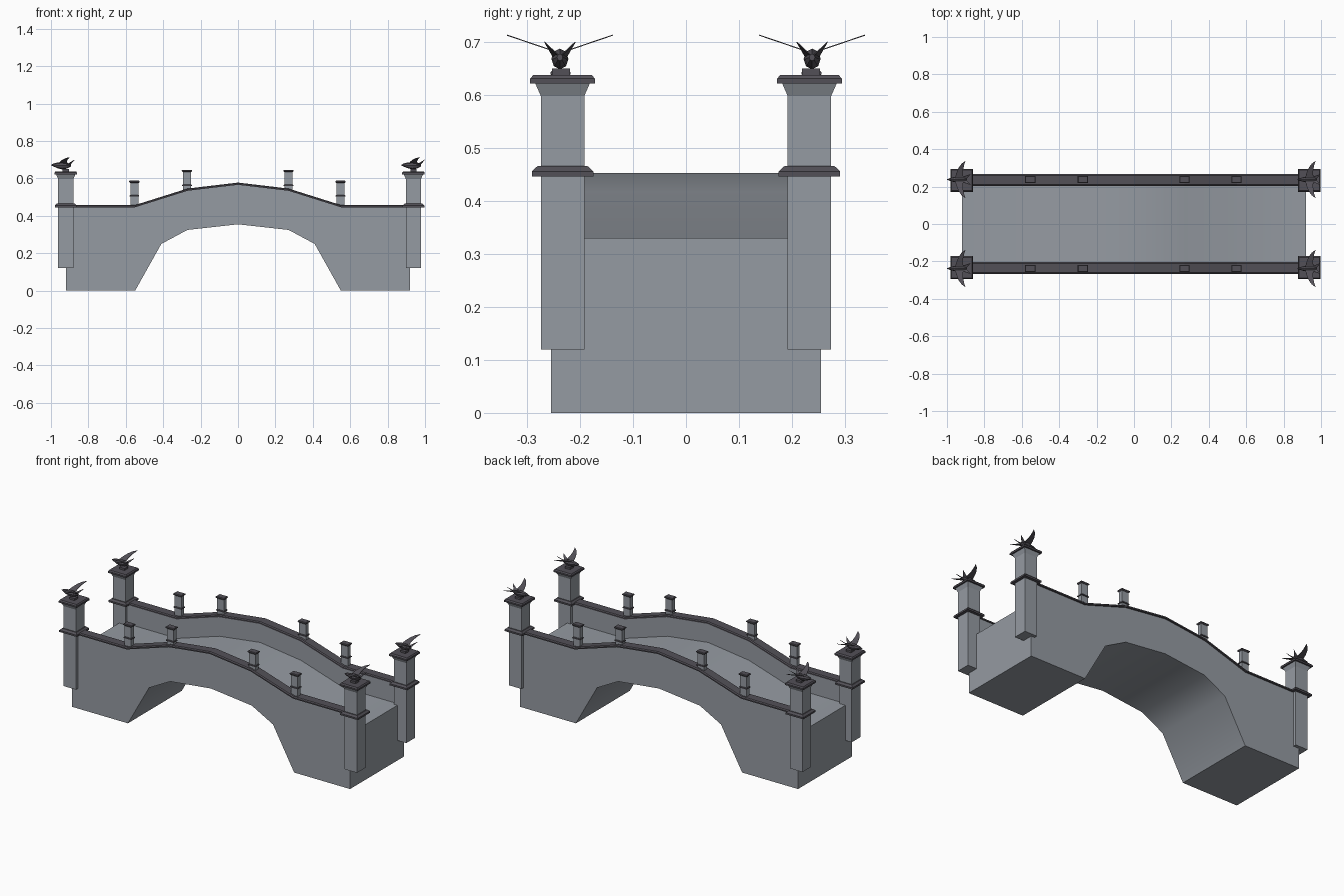
import bpy, bmesh, math

if "Cube" in bpy.data.objects:
    bpy.data.objects.remove(bpy.data.objects["Cube"])


def material(name, rgb):
    m = bpy.data.materials.new(name)
    m.diffuse_color = (*rgb, 1)
    m.use_nodes = True
    m.node_tree.nodes["Principled BSDF"].inputs["Base Color"].default_value = m.diffuse_color
    return m


stone = material("stone", (0.30, 0.325, 0.36))
trim = material("dark_trim", (0.085, 0.08, 0.095))


def finish(name, bm, mat, smooth=None):
    bmesh.ops.recalc_face_normals(bm, faces=bm.faces)
    me = bpy.data.meshes.new(name)
    bm.to_mesh(me)
    bm.free()
    me.materials.append(mat)
    ob = bpy.data.objects.new(name, me)
    bpy.context.collection.objects.link(ob)
    if smooth:
        bpy.ops.object.select_all(action='DESELECT')
        ob.select_set(True)
        bpy.context.view_layer.objects.active = ob
        bpy.ops.object.shade_smooth_by_angle(angle=math.radians(smooth))
    return ob


def loft(name, rings, mat, smooth=None):
    """Skin a closed solid through rings with equal point counts."""
    bm = bmesh.new()
    vs = [[bm.verts.new(p) for p in r] for r in rings]
    n = len(vs[0])
    for a, b in zip(vs, vs[1:]):
        for i in range(n):
            bm.faces.new((a[i], a[(i + 1) % n], b[(i + 1) % n], b[i]))
    bm.faces.new(vs[0])
    bm.faces.new(vs[-1])
    return finish(name, bm, mat, smooth)


def prism(name, outline, y0, y1, mat, smooth=None):
    return loft(name, [[(x, y, z) for x, z in outline] for y in (y0, y1)], mat, smooth)


def stack(name, cx, cy, levels, mat):
    """Rectangular tower through (half_x, half_y, z) levels."""
    return loft(name, [[(cx + sx * hx, cy + sy * hy, z) for sx, sy in
                        ((-1, -1), (1, -1), (1, 1), (-1, 1))] for hx, hy, z in levels], mat)


def mirror_path(half):
    """Complete a path given from the centre outward."""
    return [(-x, z) for x, z in reversed(half[1:])] + half


# bridge profiles
top = mirror_path([(0, 0.57), (0.27, 0.538), (0.55, 0.45), (0.92, 0.45)])
deck = mirror_path([(0, 0.453), (0.27, 0.418), (0.55, 0.33), (0.92, 0.33)])
arch = mirror_path([(0, 0.355), (0.27, 0.325), (0.41, 0.25), (0.55, 0), (0.92, 0)])
prism("bridge_deck", deck + arch[::-1], -0.21, 0.21, stone, 35)

# side walls, coping rails and small posts
for side, s in (("front", -1), ("back", 1)):
    prism(side + "_wall", top + arch[::-1], s * 0.21, s * 0.255, stone, 35)
    section = [(-0.031, -0.004), (0.031, -0.004), (0.031, 0.003),
               (0.025, 0.008), (-0.025, 0.008), (-0.031, 0.003)]
    loft(side + "_coping", [[(x, s * 0.235 + dy, z + dz) for dy, dz in section]
                            for x, z in top], trim)
    for i, (x, zb, zt) in enumerate(((-0.554, 0.44, 0.588), (-0.273, 0.52, 0.646),
                                     (0.27, 0.52, 0.646), (0.548, 0.44, 0.588))):
        y, tag = s * 0.237, f"{side}_post_{i + 1}"
        stack(tag, x, y, [(0.022, 0.013, zb), (0.022, 0.013, zt - 0.008)], stone)
        zm = zt - 0.081
        stack(tag + "_band", x, y, [(0.026, 0.018, zm - 0.004), (0.026, 0.018, zm),
                                    (0.023, 0.015, zm + 0.004)], trim)
        stack(tag + "_cap", x, y, [(0.023, 0.014, zt - 0.012), (0.028, 0.019, zt - 0.007),
                                   (0.028, 0.019, zt - 0.003), (0.025, 0.016, zt)], trim)


def blade(name, pts, thickness):
    """Thin feather shape from an outline."""
    bm = bmesh.new()
    bm.faces.new([bm.verts.new(p) for p in pts])
    ob = finish(name, bm, trim)
    mod = ob.modifiers.new("thickness", 'SOLIDIFY')
    mod.thickness = thickness
    mod.offset = 0


def bird(tag, cx, cy):
    body = [(-0.065, 0.001, 0.671), (-0.05, 0.008, 0.672), (-0.03, 0.014, 0.67),
            (-0.005, 0.018, 0.668), (0.02, 0.014, 0.668), (0.042, 0.006, 0.671)]
    loft(tag + "_body", [[(cx + x, cy + 0.9 * r * math.cos(a), z + 1.08 * r * math.sin(a))
                          for a in [math.pi / 4 * k for k in range(8)]]
                         for x, r, z in body], trim)
    # swept wings, given as x, distance from the middle
    wing = [(-0.022, 0.008), (-0.014, 0.035), (-0.004, 0.06), (0.012, 0.083), (0.034, 0.1),
            (0.027, 0.078), (0.022, 0.055), (0.02, 0.03), (0.024, 0.008)]
    for side, s in (("front", -1), ("back", 1)):
        blade(f"{tag}_{side}_wing", [(cx + x, cy + s * d, 0.679 + 0.34 * d)
                                     for x, d in wing], 0.002)
        blade(f"{tag}_{side}_tail", [(cx + x, cy + s * d, z) for x, d, z in
                                     ((0.018, 0.004, 0.672), (0.018, 0.014, 0.674),
                                      (0.062, 0.029, 0.700), (0.04, 0.004, 0.676))], 0.002)


# corner pillars with caps and birds
for end, x, bx in (("left", -0.921, -0.935), ("right", 0.938, 0.937)):
    for side, s in (("front", -1), ("back", 1)):
        y, tag = s * 0.233, f"{end}_{side}_pillar"
        stack(tag, x, y, [(0.041, 0.041, 0.12), (0.041, 0.041, 0.598),
                          (0.052, 0.052, 0.623)], stone)
        stack(tag + "_band", x, y, [(0.058, 0.058, 0.446), (0.058, 0.058, 0.456),
                                    (0.047, 0.047, 0.466)], trim)
        stack(tag + "_cap", x, y, [(0.06, 0.061, 0.622), (0.06, 0.061, 0.631),
                                   (0.055, 0.055, 0.638)], trim)
        stack(tag + "_plinth", x, s * 0.236, [(0.017, 0.017, 0.636), (0.017, 0.017, 0.65)], trim)
        bird(f"{end}_{side}_bird", bx, s * 0.238)
